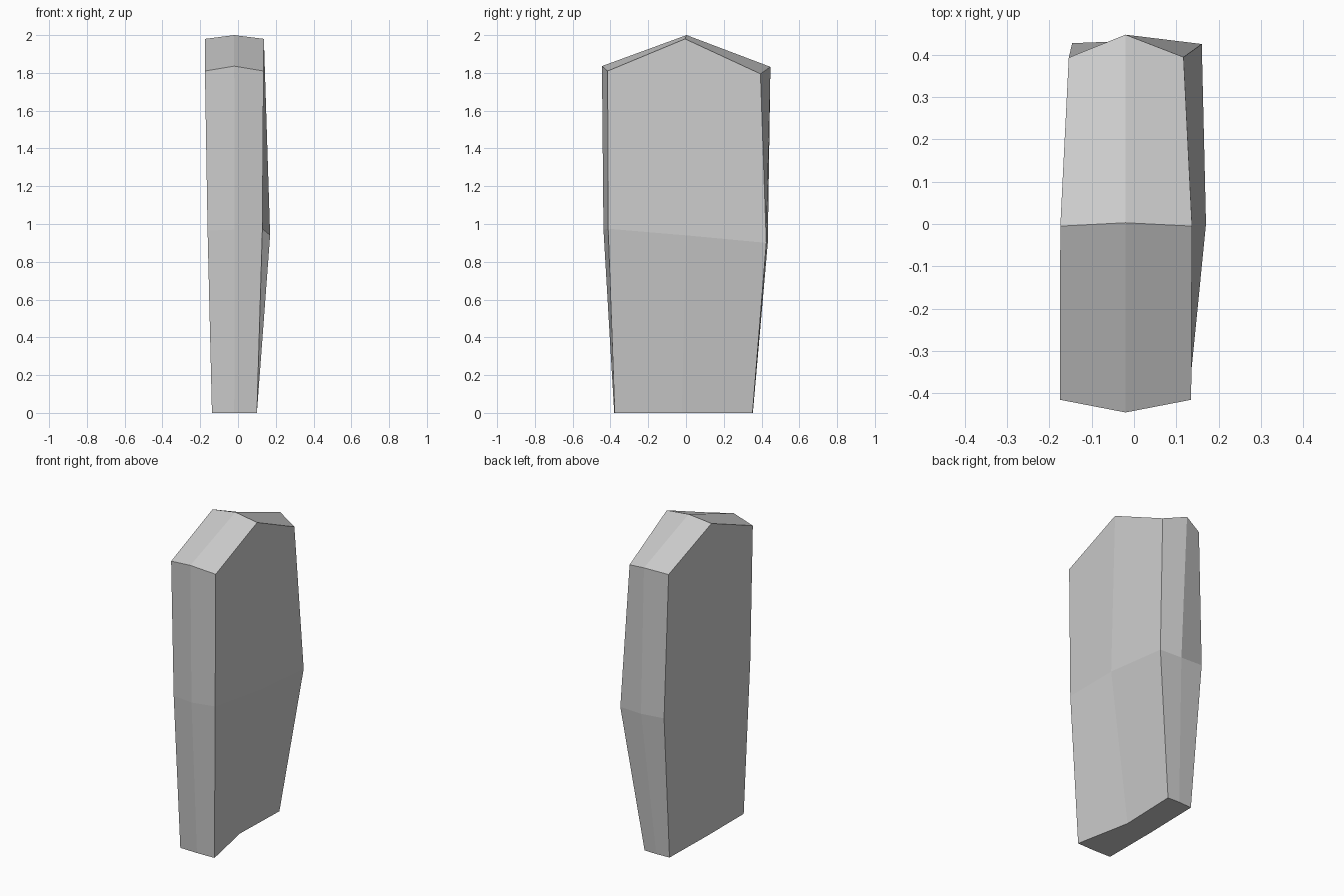
import bpy
import bmesh

if "Cube" in bpy.data.objects:
    bpy.data.objects.remove(bpy.data.objects["Cube"])

# Each ring runs: front left, front middle, front right, side right,
# back right, back middle, back left, side left
base = [(-.138, -.377, 0), (-.02, -.38, 0), (.10, -.377, 0), (.03, -.022, 0),
        (.042, .352, 0), (-.04, .354, 0), (-.13, .35, 0), (-.138, -.015, 0)]
waist = [(-.161, -.41, .965), (-.018, -.437, .97), (.129, -.412, .975), (.17, 0, .94),
         (.16, .425, .90), (.01, .433, .90), (-.146, .427, .91), (-.157, 0, .94)]
crown = [(-.175, -.415, 1.81), (-.02, -.445, 1.836), (.135, -.415, 1.81), (.137, -.005, 1.98),
         (.117, .394, 1.795), (-.02, .447, 1.832), (-.154, .393, 1.805), (-.174, -.005, 1.98)]

bm = bmesh.new()
rings = [[bm.verts.new(p) for p in ring] for ring in (base, waist, crown)]

# Side walls
for low, high in zip(rings, rings[1:]):
    for i in range(8):
        j = (i + 1) % 8
        bm.faces.new((low[i], low[j], high[j], high[i]))


# Four quads around a central point close each end
def cap(ring, centre):
    c = bm.verts.new(centre)
    for i in (1, 3, 5, 7):
        bm.faces.new((c, ring[i], ring[(i + 1) % 8], ring[(i + 2) % 8]))


cap(rings[0], (-.04, -.018, 0))
cap(rings[-1], (-.02, .003, 2))

bmesh.ops.recalc_face_normals(bm, faces=bm.faces[:])
mesh = bpy.data.meshes.new("standing_stone")
bm.to_mesh(mesh)
bm.free()
stone = bpy.data.objects.new("standing_stone", mesh)
bpy.context.collection.objects.link(stone)
